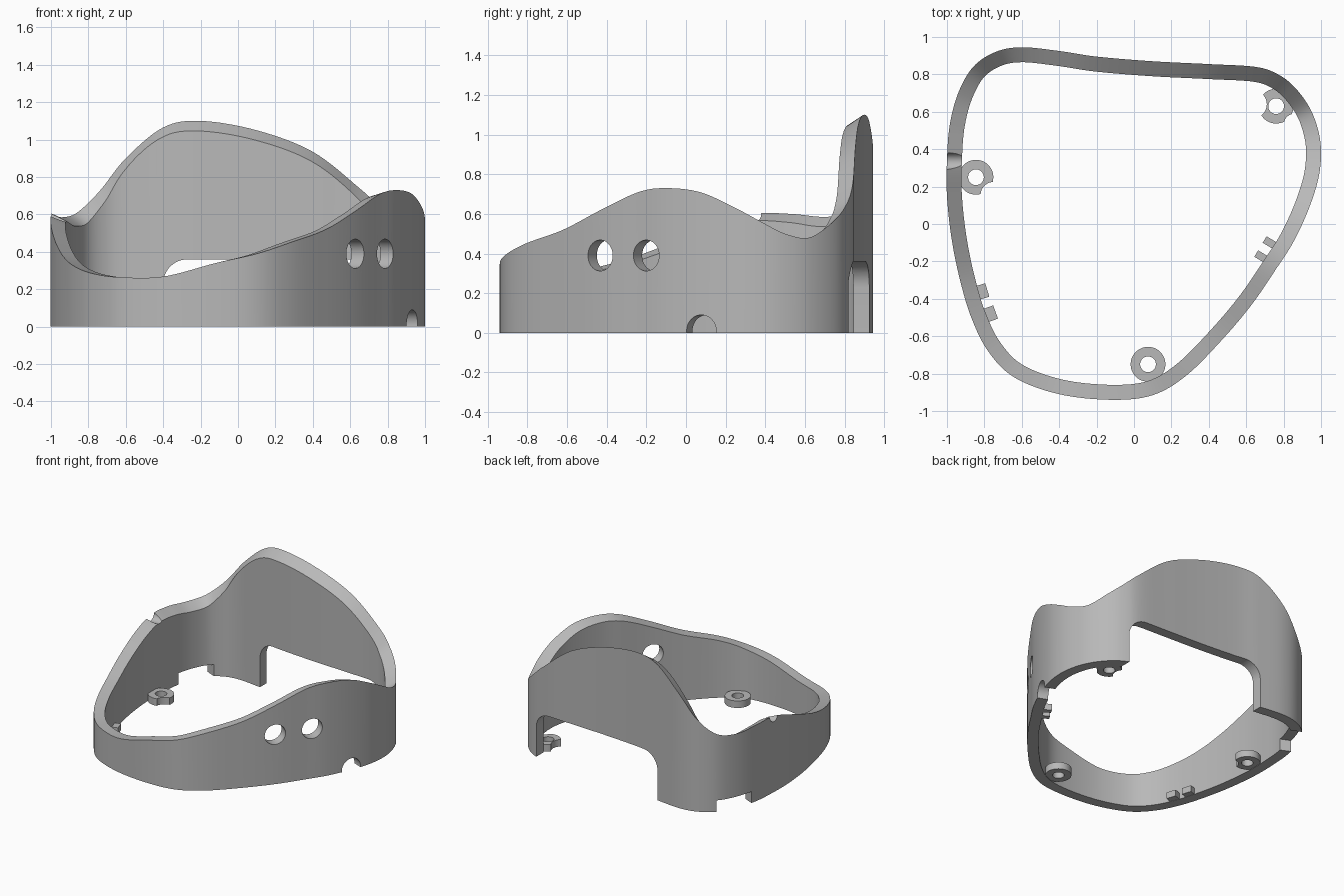
import bpy, bmesh
from math import sin, cos, pi, radians
from mathutils import Vector, Matrix

cube = bpy.data.objects.get("Cube")
if cube:
    bpy.data.objects.remove(cube, do_unlink=True)

grey = bpy.data.materials.new("plain grey")
grey.use_nodes = True
shade = (0.48, 0.48, 0.48, 1)
grey.diffuse_color = shade
grey.node_tree.nodes["Principled BSDF"].inputs["Base Color"].default_value = shade


def add_object(name, bm):
    """Turn a bmesh into a linked object with outward normals."""
    bmesh.ops.recalc_face_normals(bm, faces=bm.faces[:])
    mesh = bpy.data.meshes.new(name)
    bm.to_mesh(mesh)
    bm.free()
    mesh.materials.append(grey)
    ob = bpy.data.objects.new(name, mesh)
    bpy.context.scene.collection.objects.link(ob)
    return ob


def cylinder(name, centre, radius, length, axis=(0, 0, 1)):
    bm = bmesh.new()
    turn = Vector(axis).to_track_quat('Z', 'Y').to_matrix().to_4x4()
    bmesh.ops.create_cone(bm, cap_ends=True, segments=48, radius1=radius, radius2=radius,
                          depth=length, matrix=Matrix.Translation(centre) @ turn)
    return add_object(name, bm)


def block(name, centre, size, angle=0):
    bm = bmesh.new()
    place = Matrix.Translation(centre) @ Matrix.Rotation(radians(angle), 4, 'Z')
    bmesh.ops.create_cube(bm, size=1, matrix=place @ Matrix.Diagonal((*size, 1)))
    return add_object(name, bm)


def cut(target, cutters):
    """Subtract every cutter, then throw the cutters away."""
    for cutter in cutters:
        cutter.hide_render = True
        mod = target.modifiers.new("cut", 'BOOLEAN')
        mod.operation, mod.solver, mod.object = 'DIFFERENCE', 'EXACT', cutter
    graph = bpy.context.evaluated_depsgraph_get()
    result = bpy.data.meshes.new_from_object(target.evaluated_get(graph))
    target.modifiers.clear()
    target.data = result
    for cutter in cutters:
        bpy.data.objects.remove(cutter, do_unlink=True)


def smooth(ob):
    bpy.ops.object.select_all(action='DESELECT')
    ob.select_set(True)
    bpy.context.view_layer.objects.active = ob
    bpy.ops.object.shade_smooth_by_angle(angle=radians(30))


def closed_spline(points, steps):
    """Sample position and tangent along a closed Catmull-Rom curve."""
    count = len(points)
    for i in range(count):
        a, b, c, d = (Vector(points[(i + k) % count]) for k in (-1, 0, 1, 2))
        m, n = (c - a) / 2, (d - b) / 2
        for s in range(steps):
            t = s / steps
            pos = b + m * t + (3 * (c - b) - 2 * m - n) * t**2 + (2 * (b - c) + m + n) * t**3
            tan = m + 2 * (3 * (c - b) - 2 * m - n) * t + 3 * (2 * (b - c) + m + n) * t**2
            yield pos, tan


# Outer wall path: x, y and rim height, anticlockwise from the front
path = [
    (-.12, -.94, .34), (.1, -.915, .39), (.28, -.81, .45), (.47, -.62, .52),
    (.63, -.43, .62), (.76, -.24, .71), (.85, -.1, .73), (.93, .07, .71),
    (.985, .24, .635), (1, .38, .56), (.985, .5, .5), (.94, .62, .48),
    (.86, .73, .55), (.77, .8, .63), (.65, .84, .74), (.4, .855, .935),
    (.1, .87, 1.05), (-.2, .895, 1.1), (-.4, .925, 1.065), (-.6, .945, .9),
    (-.74, .92, .725), (-.86, .84, .61), (-.94, .7, .585), (-.985, .53, .6),
    (-1, .34, .6), (-1, .15, .54), (-.975, -.08, .45), (-.93, -.3, .37),
    (-.87, -.5, .32), (-.78, -.68, .285), (-.64, -.82, .265), (-.4, -.91, .268),
]
thickness = 0.08

# Wall: a four-corner section swept round the path, rim sloping inward at the back
bm = bmesh.new()
rings = []
for pos, tan in closed_spline(path, 8):
    inward = Vector((-tan.y, tan.x, 0)).normalized()
    inner = pos + inward * thickness
    inner.z -= 0.03 * max(0, pos.y + 0.9)
    section = [(pos.x, pos.y, 0), pos, inner, (inner.x, inner.y, 0)]
    rings.append([bm.verts.new(p) for p in section])
for i, ring in enumerate(rings):
    last = rings[i - 1]
    for k in range(4):
        j = (k + 1) % 4
        bm.faces.new((last[k], ring[k], ring[j], last[j]))
wall = add_object("curved_wall", bm)

# Rear opening cutter: a slab with two rounded upper corners
left, right, top, radius = -0.4, 0.73, 0.36, 0.13
outline = [(right, -0.1), (left, -0.1)]
for centre_x, start in ((left + radius, pi), (right - radius, pi / 2)):
    for i in range(13):
        a = start - i / 12 * pi / 2
        outline.append((centre_x + radius * cos(a), top - radius + radius * sin(a)))
bm = bmesh.new()
face = bm.faces.new([bm.verts.new((x, 0.65, z)) for x, z in outline])
moved = bmesh.ops.extrude_face_region(bm, geom=[face])["geom"]
bmesh.ops.translate(bm, vec=(0, 0.5, 0), verts=[v for v in moved if isinstance(v, bmesh.types.BMVert)])
opening = add_object("opening_cutter", bm)

# Round holes, cable arch, rim groove and lower corner notch
side = (0.83, -0.55, 0)
cut(wall, [
    opening,
    cylinder("hole_cutter", (.6, -.415, .39), .078, .4, side),
    cylinder("hole_cutter", (.755, -.18, .39), .078, .4, side),
    cylinder("arch_cutter", (.9, .09, .01), .08, .4, (.93, -.37, 0)),
    cylinder("groove_cutter", (-.96, .335, .6), .045, .4, (1, 0, 0)),
    block("notch_cutter", (-.89, .7, 0), (.4, .29, .18), -24),
])
smooth(wall)


def boss(name, x, y, bites=()):
    """Screw boss with a bore and optional scalloped clearances."""
    ob = cylinder(name, (x, y, .03), .093, .055)
    cutters = [cylinder("bore_cutter", (x, y, .03), .042, .2)]
    cutters += [cylinder("bite_cutter", (bx, by, .03), r, .2) for bx, by, r in bites]
    cut(ob, cutters)
    smooth(ob)


boss("front_boss", .075, -.75)
boss("right_side_boss", -.845, .25, [(-.75, .155, .07)])
boss("left_rear_boss", .76, .63, [(.635, .64, .075), (.86, .53, .06)])

# Small locating tabs on the inner wall
for name, x, y, size, angle in (
        ("right_tab_rear", -.825, -.365, .075, 17), ("right_tab_front", -.78, -.485, .075, 20),
        ("left_tab_rear", .735, -.105, .04, -31), ("left_tab_front", .69, -.18, .04, -31)):
    block(name, (x, y, .026), (.085, size, .05), angle)
